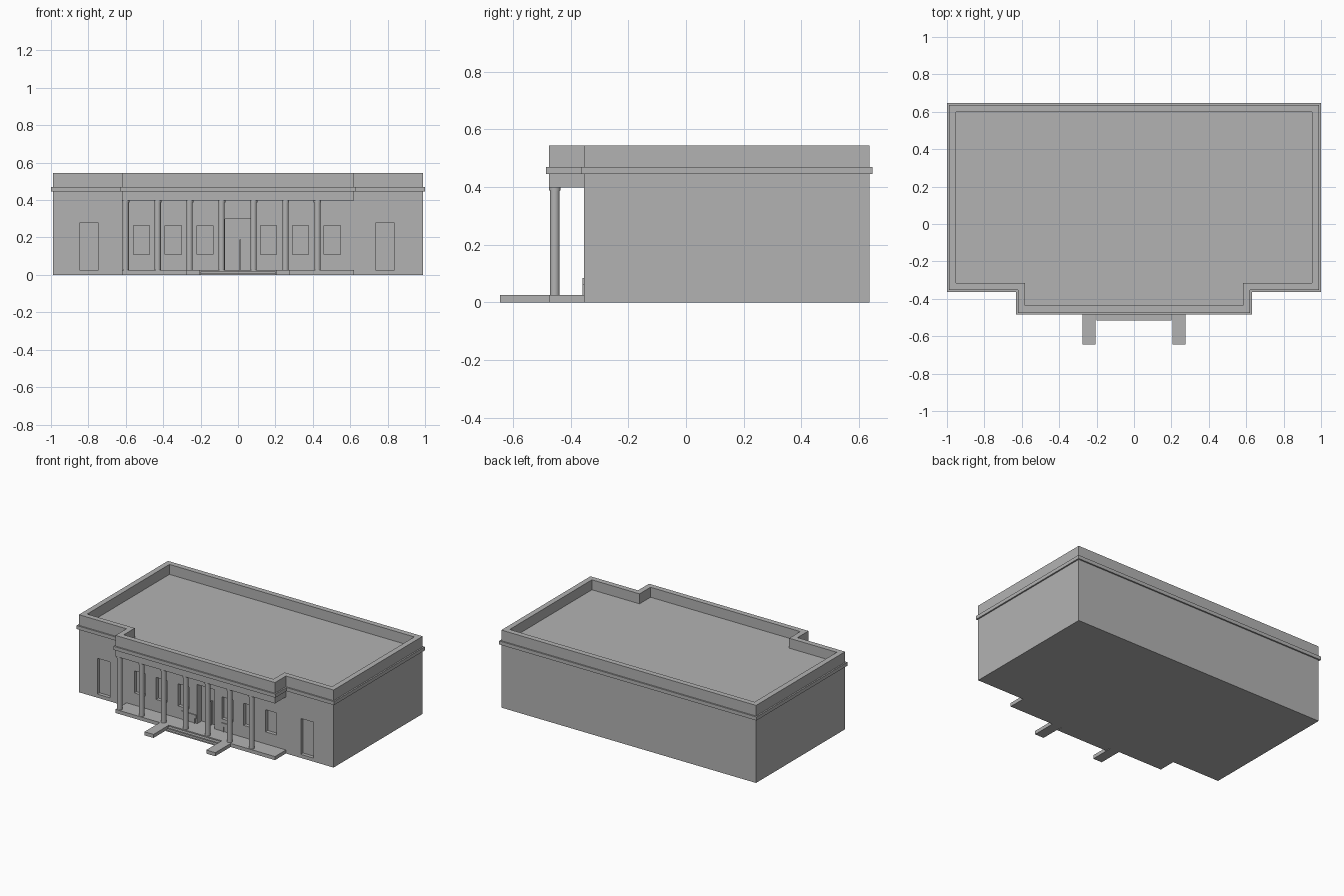
import bpy, bmesh

old = bpy.data.objects.get("Cube")
if old:
    bpy.data.objects.remove(old, do_unlink=True)

stone = bpy.data.materials.new("stone_grey")
stone.use_nodes = True
GREY = (0.45, 0.45, 0.45, 1)
stone.diffuse_color = GREY
stone.node_tree.nodes["Principled BSDF"].inputs["Base Color"].default_value = GREY


def finish(bm, name):
    bmesh.ops.recalc_face_normals(bm, faces=bm.faces)
    mesh = bpy.data.meshes.new(name)
    bm.to_mesh(mesh)
    bm.free()
    mesh.materials.append(stone)
    obj = bpy.data.objects.new(name, mesh)
    bpy.context.scene.collection.objects.link(obj)
    return obj


def add_box(bm, x0, x1, y0, y1, z0, z1):
    verts = bmesh.ops.create_cube(bm, size=1)["verts"]
    for v in verts:
        v.co.x = x1 if v.co.x > 0 else x0
        v.co.y = y1 if v.co.y > 0 else y0
        v.co.z = z1 if v.co.z > 0 else z0


def box(name, *bounds):
    bm = bmesh.new()
    add_box(bm, *bounds)
    return finish(bm, name)


HALF, PORCH = 0.99, 0.62
BACK, WALL, FRONT = 0.636, -0.353, -0.475
BEAM, FLOOR = 0.398, 0.025

# Main block with recessed windows, side doors and entrance
body = box("main_walls", -HALF, HALF, WALL, BACK, 0, BEAM)
bm = bmesh.new()
for i in range(7):
    if i != 3:
        x = -0.516 + 0.17 * i
        add_box(bm, x - 0.043, x + 0.043, WALL - 0.1, WALL + 0.025, 0.11, 0.265)
for x in (-0.797, 0.786):
    add_box(bm, x - 0.05, x + 0.05, WALL - 0.1, WALL + 0.025, FLOOR, 0.277)
add_box(bm, -0.07, 0.066, WALL - 0.1, WALL + 0.05, FLOOR, 0.3)
cutter = finish(bm, "opening_cutter")
cutter.hide_render = True
mod = body.modifiers.new("openings", "BOOLEAN")
mod.operation = "DIFFERENCE"
mod.solver = "EXACT"
mod.object = cutter
bpy.context.view_layer.objects.active = body
bpy.ops.object.modifier_apply(modifier=mod.name)
bpy.data.objects.remove(cutter, do_unlink=True)


# Entablature, cornice, parapet and roof as one stepped profile
def outline(d):
    h, p, w, f, b = HALF + d, PORCH + d, WALL - d, FRONT - d, BACK + d
    return [(-h, b), (-h, w), (-p, w), (-p, f), (p, f), (p, w), (h, w), (h, b)]


profile = [(0, BEAM), (0, 0.445), (0.01, 0.445), (0.01, 0.47), (0, 0.47),
           (0, 0.545), (-0.038, 0.545), (-0.038, 0.475)]
bm = bmesh.new()
rings = [[bm.verts.new((x, y, z)) for x, y in outline(d)] for d, z in profile]
for low, high in zip(rings, rings[1:]):
    for i in range(len(low)):
        j = (i + 1) % len(low)
        bm.faces.new((low[i], low[j], high[j], high[i]))
bm.faces.new(rings[0][::-1])
bm.faces.new(rings[-1])
finish(bm, "roof_and_cornice")

# Porch floor, entrance steps and cheek blocks
box("porch_floor", -PORCH, PORCH, FRONT, WALL, 0, FLOOR)
box("upper_step", -0.2, 0.2, -0.497, FRONT, 0, 0.017)
box("lower_step", -0.2, 0.2, -0.515, -0.497, 0, 0.009)
for side, name in ((-1, "right"), (1, "left")):
    xs = sorted((side * 0.205, side * 0.275))
    box(name + "_step_cheek", *xs, -0.645, FRONT, 0, FLOOR)


# Row of round columns with small capitals
def column(x, name):
    bm = bmesh.new()
    for r, z0, z1 in ((0.017, FLOOR, 0.388), (0.02, 0.388, BEAM)):
        made = bmesh.ops.create_cone(bm, cap_ends=True, segments=24, radius1=r,
                                     radius2=r, depth=z1 - z0)
        bmesh.ops.translate(bm, verts=made["verts"], vec=(x, -0.455, (z0 + z1) / 2))
    obj = finish(bm, name)
    bpy.ops.object.select_all(action="DESELECT")
    obj.select_set(True)
    bpy.context.view_layer.objects.active = obj
    bpy.ops.object.shade_smooth_by_angle()


for i in range(7):
    column(-0.601 + 0.171 * i, f"column_{i + 1}")

# Shallow benches against the wall and the door edge
for name, x0, x1 in (("right_bench", -0.19, -0.075), ("left_bench", 0.12, 0.205)):
    bm = bmesh.new()
    y0, y1 = WALL - 0.006, WALL
    add_box(bm, x0, x1, y0, y1, 0.06, 0.085)
    for x in (x0 + 0.01, x1 - 0.02):
        add_box(bm, x, x + 0.01, y0, y1, FLOOR, 0.06)
    finish(bm, name)
box("door_edge", 0.008, 0.016, WALL + 0.035, WALL + 0.05, FLOOR, 0.19)
